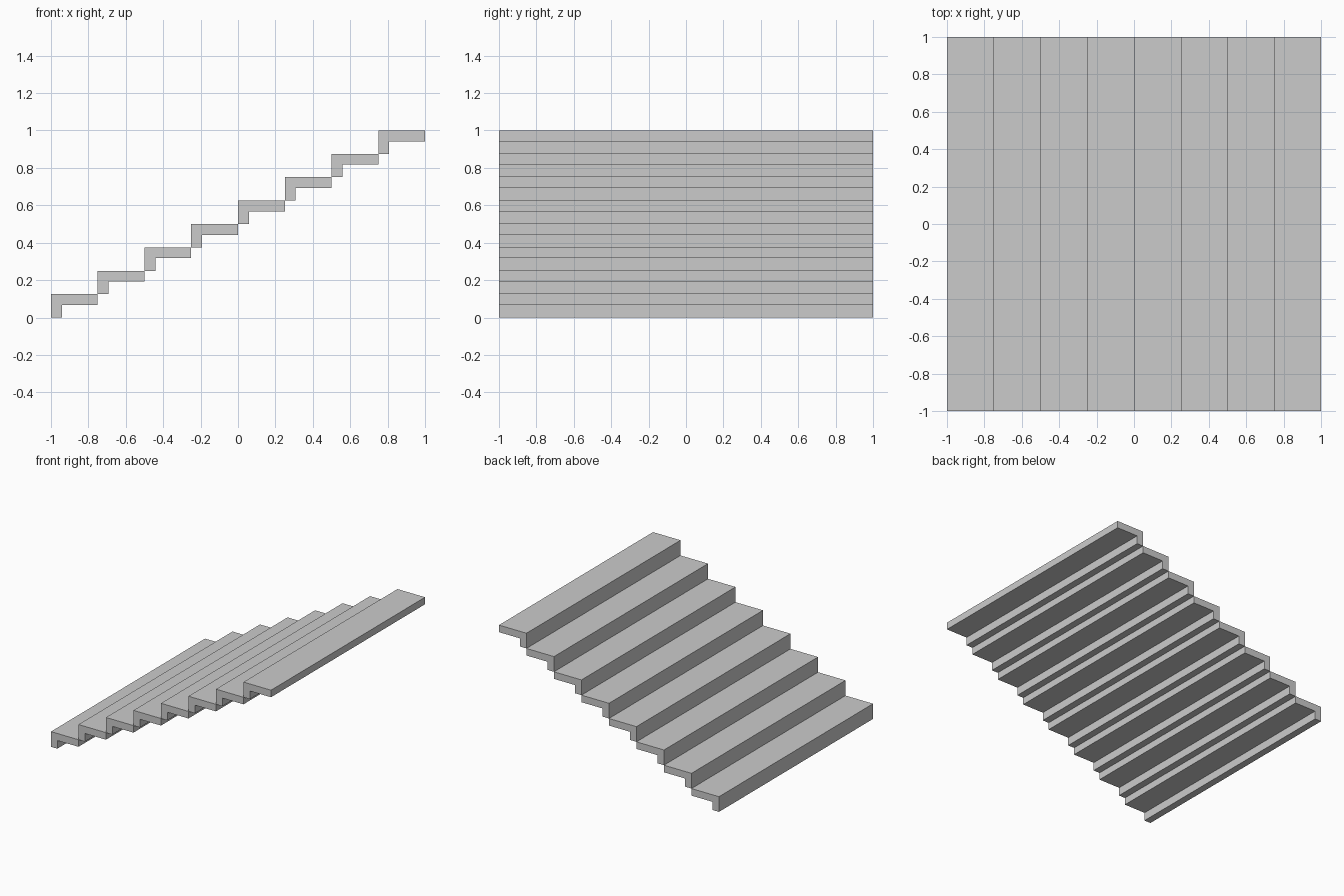
import bpy, bmesh

if "Cube" in bpy.data.objects:
    bpy.data.objects.remove(bpy.data.objects["Cube"])

STEPS, RUN, RISE, THICK, WIDTH = 8, 0.25, 0.125, 0.058, 2.0


def add_step(index):
    # L-shaped profile: riser at the front, tread on top
    x, z, t = -1 + index * RUN, index * RISE, THICK
    profile = [(0, 0), (t, 0), (t, RISE - t), (RUN, RISE - t), (RUN, RISE), (0, RISE)]
    bm = bmesh.new()
    face = bm.faces.new([bm.verts.new((x + px, -WIDTH / 2, z + pz)) for px, pz in profile])
    # Extrude across the full stair width
    ext = bmesh.ops.extrude_face_region(bm, geom=[face])["geom"]
    verts = [v for v in ext if isinstance(v, bmesh.types.BMVert)]
    bmesh.ops.translate(bm, verts=verts, vec=(0, WIDTH, 0))
    bmesh.ops.recalc_face_normals(bm, faces=bm.faces)
    name = f"step_{index + 1}"
    mesh = bpy.data.meshes.new(name)
    bm.to_mesh(mesh)
    bm.free()
    bpy.context.collection.objects.link(bpy.data.objects.new(name, mesh))


# Flight of steps rising towards +x
for i in range(STEPS):
    add_step(i)
